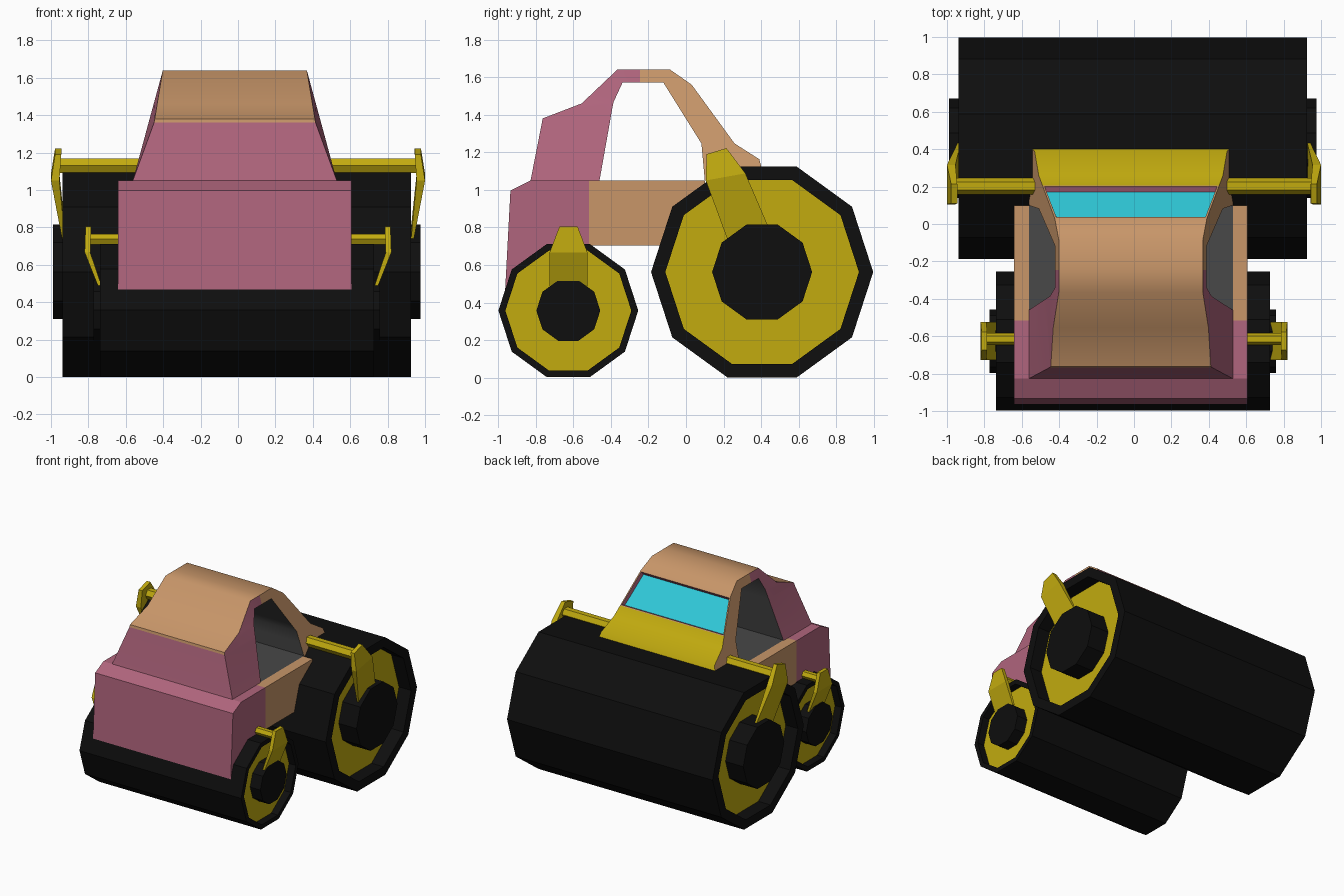
import bpy, bmesh, math
from mathutils import Vector

if "Cube" in bpy.data.objects:
    bpy.data.objects.remove(bpy.data.objects["Cube"])


def material(name, r, g, b):
    m = bpy.data.materials.new(name)
    lin = [((c / 255 + 0.055) / 1.055) ** 2.4 if c > 10 else c / 255 / 12.92 for c in (r, g, b)]
    m.diffuse_color = (*lin, 1)
    m.use_nodes = True
    m.node_tree.nodes["Principled BSDF"].inputs["Base Color"].default_value = m.diffuse_color
    return m


PINK, TAN, YELLOW, BLACK, CYAN, GREY = range(6)
MATS = [material("dusty pink", 176, 101, 125), material("tan", 200, 150, 105),
        material("mustard yellow", 194, 171, 15), material("black", 14, 14, 14),
        material("cyan glass", 49, 206, 222), material("dark grey", 72, 72, 72)]


def finish(bm, name, smooth=0):
    bmesh.ops.recalc_face_normals(bm, faces=bm.faces)
    me = bpy.data.meshes.new(name)
    bm.to_mesh(me)
    bm.free()
    for m in MATS:
        me.materials.append(m)
    ob = bpy.data.objects.new(name, me)
    bpy.context.collection.objects.link(ob)
    if smooth:
        bpy.ops.object.select_all(action='DESELECT')
        bpy.context.view_layer.objects.active = ob
        ob.select_set(True)
        bpy.ops.object.shade_smooth_by_angle(angle=math.radians(smooth))
    return ob


def face(bm, verts, mat):
    f = bm.faces.new(verts)
    f.material_index = mat
    return f


def lathe(name, cx, cy, cz, steps, sides, phase=0.0):
    """Turned part along x: steps are (x, radius, material of the band after it)."""
    bm = bmesh.new()
    rings = []
    for x, r, _ in steps:
        rings.append([bm.verts.new((cx + x, cy + r * math.cos(a), cz + r * math.sin(a)))
                      for a in (2 * math.pi * k / sides + phase for k in range(sides))])
    for (_, _, mat), a, b in zip(steps, rings, rings[1:]):
        for k in range(sides):
            j = (k + 1) % sides
            face(bm, (a[k], a[j], b[j], b[k]), mat)
    face(bm, rings[0], steps[0][2])
    face(bm, rings[-1], steps[-1][2])
    return finish(bm, name)


def roller(name, cy, cz, R, rim, hub, half, hub_half, depth):
    right = [(half, R, BLACK), (half, rim, BLACK), (half - depth, rim, YELLOW),
             (half - depth, hub, BLACK), (hub_half, hub, BLACK)]
    # mirrored left end, with band colours shifted to match
    left = [(-hub_half, hub, BLACK), (-half + depth, hub, YELLOW),
            (-half + depth, rim, BLACK), (-half, rim, BLACK), (-half, R, BLACK)]
    lathe(name, -0.006, cy, cz, left + right, 10)


def arm(name, sections):
    """Flat bent arm lofted through (y0, z0, y1, z1, x_inner, x_outer) sections."""
    for side, label in ((1, "right"), (-1, "left")):
        bm = bmesh.new()
        rings = [[bm.verts.new((side * x, y, z)) for x, y, z in
                  ((xi, y0, z0), (xo, y0, z0), (xo, y1, z1), (xi, y1, z1))]
                 for y0, z0, y1, z1, xi, xo in sections]
        for a, b in zip(rings, rings[1:]):
            for k in range(4):
                j = (k + 1) % 4
                face(bm, (a[k], a[j], b[j], b[k]), YELLOW)
        face(bm, rings[0], YELLOW)
        face(bm, rings[-1], YELLOW)
        finish(bm, name + "_" + label)


# Rollers
roller("rear_roller", 0.405, 0.563, 0.591, 0.515, 0.266, 0.932, 0.983, 0.11)
roller("front_roller", -0.626, 0.358, 0.372, 0.335, 0.17, 0.733, 0.766, 0.06)

# Roller arms and cross bars
arm("rear_arm", [(0.11, 1.19, 0.215, 1.222, 0.945, 0.978),
                 (0.105, 1.05, 0.316, 1.088, 0.955, 1.0),
                 (0.22, 0.737, 0.44, 0.80, 0.925, 0.94)])
arm("front_arm", [(-0.673, 0.806, -0.577, 0.806, 0.785, 0.815),
                  (-0.726, 0.667, -0.524, 0.667, 0.79, 0.82),
                  (-0.726, 0.49, -0.524, 0.49, 0.73, 0.75)])
lathe("rear_cross_bar", 0, 0.203, 1.13, [(-0.97, 0.044, YELLOW), (0.97, 0.044, YELLOW)], 6)
lathe("front_cross_bar", 0, -0.615, 0.737, [(-0.80, 0.033, YELLOW), (0.80, 0.033, YELLOW)], 6)

# Lower body: extruded side profile, pink nose and tan rear
CX = -0.017
bm = bmesh.new()
body = [(-0.963, 0.45), (-0.934, 0.997), (-0.827, 1.05), (0.1, 1.05),
        (0.1, 0.705), (-0.55, 0.705), (-0.6, 0.45)]
ends = [[bm.verts.new((CX + s * 0.625, y, z)) for y, z in body] for s in (-1, 1)]
for e in ends:
    bm.faces.new(e)
for k in range(len(body)):
    j = (k + 1) % len(body)
    bm.faces.new((ends[0][k], ends[0][j], ends[1][j], ends[1][k]))
bmesh.ops.bisect_plane(bm, geom=bm.verts[:] + bm.edges[:] + bm.faces[:],
                       plane_co=(0, -0.515, 0), plane_no=(0, 1, 0))
for f in bm.faces:
    f.material_index = PINK if f.calc_center_median().y < -0.515 else TAN
finish(bm, "lower_body")

# Cab: outer and inner (door opening) side profiles joined into a tapered shell
outer = [(-0.827, 1.05), (-0.766, 1.36), (-0.763, 1.38), (-0.555, 1.46), (-0.365, 1.64),
         (-0.245, 1.64), (-0.085, 1.64), (0.03, 1.56), (0.205, 1.32), (0.258, 1.247),
         (0.39, 1.163), (0.42, 1.05)]
inner = [(-0.46, 1.05), (-0.405, 1.36), (-0.40, 1.39), (-0.386, 1.466), (-0.338, 1.57),
         (-0.245, 1.57), (-0.12, 1.57), (-0.10, 1.538), (0.04, 1.314), (0.082, 1.247),
         (0.09, 1.16), (0.1, 1.05)]
narrow = {1: 0.432, 2: 0.428, 3: 0.415}  # hood is pinched in


def half_width(z):
    return 0.385 + (1.64 - z) * 0.272


bm = bmesh.new()
O, I = [], []
for s in (-1, 1):
    O.append([bm.verts.new((CX + s * narrow.get(i, half_width(z)), y, z))
              for i, (y, z) in enumerate(outer)])
    I.append([bm.verts.new((CX + s * half_width(z), y, z)) for y, z in inner])
for i in range(len(outer) - 1):
    skin = PINK if i == 0 else YELLOW if i >= 8 else TAN
    f = face(bm, (O[0][i], O[0][i + 1], O[1][i + 1], O[1][i]), skin)
    if i == 7:
        glass = f
    face(bm, (I[0][i], I[0][i + 1], I[1][i + 1], I[1][i]), GREY)
    for s in (0, 1):
        face(bm, (O[s][i], O[s][i + 1], I[s][i + 1], I[s][i]), PINK if i < 5 else TAN)
for i in (0, -1):
    face(bm, (O[0][i], O[1][i], I[1][i], I[0][i]), TAN)
bmesh.ops.recalc_face_normals(bm, faces=bm.faces)
# Rear window: thin frame, then recessed glass with pink edges
bmesh.ops.inset_individual(bm, faces=[glass], thickness=0.014)
reveal = bmesh.ops.inset_individual(bm, faces=[glass], thickness=0.012, depth=-0.03)
for f in reveal["faces"]:
    f.material_index = PINK
glass.material_index = CYAN
finish(bm, "cab", 45)

# Cab floor plate
bm = bmesh.new()
face(bm, [bm.verts.new((CX + x, y, 1.054)) for x, y in
          ((-0.545, -0.46), (0.545, -0.46), (0.545, 0.1), (-0.545, 0.1))], GREY)
for v in bm.verts:
    v.co = Vector(v.co)
floor = finish(bm, "cab_floor")
for p in floor.data.polygons:
    if p.normal.z < 0:
        p.flip()
